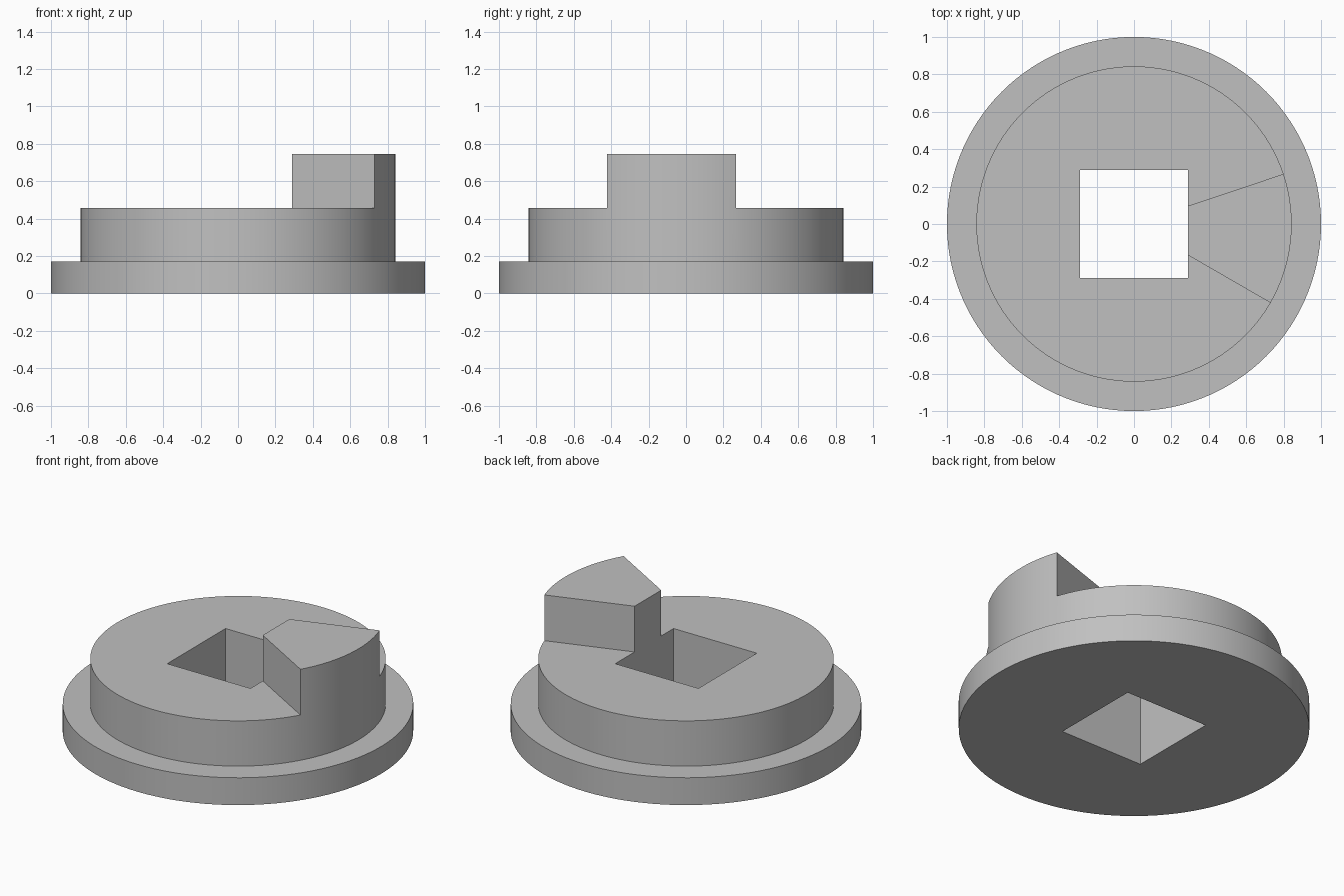
import bpy, bmesh
from math import sin, cos, radians

cube = bpy.data.objects.get("Cube")
if cube:
    bpy.data.objects.remove(cube, do_unlink=True)

FLANGE_R, HUB_R, HOLE = 1.0, 0.843, 0.29
FLANGE_Z, HUB_Z, TAB_Z = 0.172, 0.457, 0.745
TAB_START, TAB_END = -30, 18.5

# One material for the whole part
grey = bpy.data.materials.new("plain grey")
grey.use_nodes = True
colour = (0.53, 0.53, 0.53, 1)
grey.diffuse_color = colour
grey.node_tree.nodes["Principled BSDF"].inputs["Base Color"].default_value = colour

bm = bmesh.new()


def column(angle):
    """Cross-section at one angle: round outside, square inside."""
    c, s = cos(radians(angle)), sin(radians(angle))
    inner = HOLE / max(abs(c), abs(s))
    profile = [(inner, 0), (FLANGE_R, 0), (FLANGE_R, FLANGE_Z),
               (HUB_R, FLANGE_Z), (HUB_R, HUB_Z), (inner, HUB_Z)]
    if TAB_START <= angle <= TAB_END:
        profile += [(HUB_R, TAB_Z), (inner, TAB_Z)]
    return [bm.verts.new((r * c, r * s, z)) for r, z in profile]


# Angles include the hole corners and both tab ends
angles = [TAB_END if a == 18 else a for a in range(-180, 180, 3)]
columns = [column(a) for a in angles]

for i, a in enumerate(columns):
    b = columns[(i + 1) % len(columns)]
    raised = len(a) == len(b) == 8
    # Raised sector runs up over the tab instead of across the hub top
    path = [0, 1, 2, 3, 4] + ([6, 7] if raised else []) + [5, 0]
    for j, k in zip(path, path[1:]):
        bm.faces.new((a[j], a[k], b[k], b[j]))

# Radial end walls of the tab
for end in (TAB_START, TAB_END):
    v = columns[angles.index(end)]
    bm.faces.new((v[4], v[6], v[7], v[5]))

bmesh.ops.recalc_face_normals(bm, faces=bm.faces[:])
mesh = bpy.data.meshes.new("flanged_hub")
bm.to_mesh(mesh)
bm.free()
mesh.materials.append(grey)
hub = bpy.data.objects.new("flanged_hub_with_tab", mesh)
bpy.context.collection.objects.link(hub)

# Smooth round walls, sharp rims
bpy.ops.object.select_all(action="DESELECT")
hub.select_set(True)
bpy.context.view_layer.objects.active = hub
bpy.ops.object.shade_smooth_by_angle(angle=radians(30))
